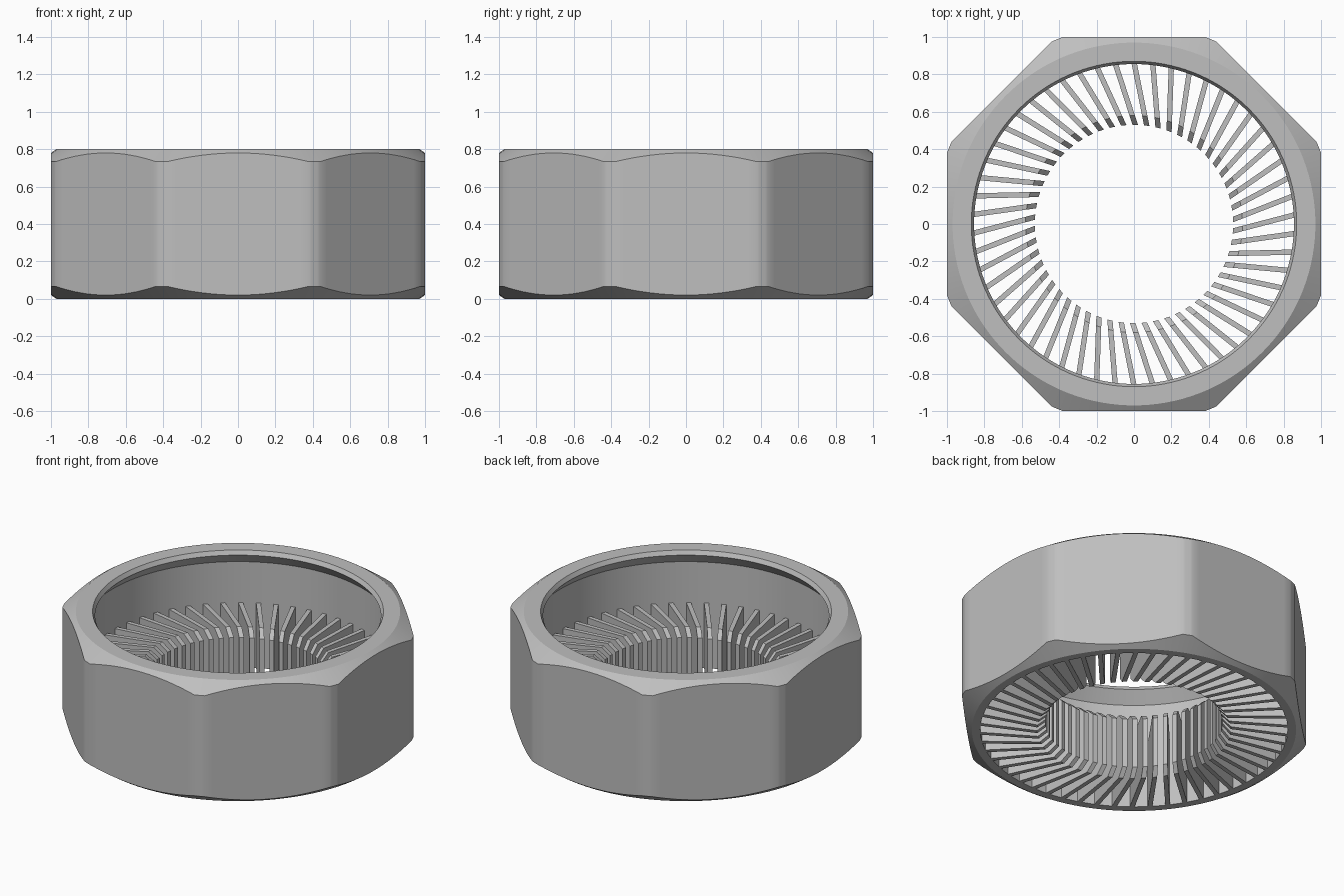
import bpy
import bmesh
import math

old = bpy.data.objects.get("Cube")
if old:
    bpy.data.objects.remove(old, do_unlink=True)

HEIGHT = 0.8
WALL = 0.92          # inner wall radius
CORNER = 1.07        # turned-down radius of the octagon corners
FACE = 0.97          # radius where the end faces meet the chamfer
SLOPE = 0.67

steel = bpy.data.materials.new("grey_steel")
steel.use_nodes = True
grey = (0.52, 0.52, 0.52, 1)
steel.diffuse_color = grey
steel.node_tree.nodes["Principled BSDF"].inputs["Base Color"].default_value = grey


def finish(name, bm):
    bmesh.ops.recalc_face_normals(bm, faces=bm.faces[:])
    mesh = bpy.data.meshes.new(name)
    bm.to_mesh(mesh)
    bm.free()
    mesh.materials.append(steel)
    obj = bpy.data.objects.new(name, mesh)
    bpy.context.collection.objects.link(obj)
    bpy.ops.object.select_all(action="DESELECT")
    obj.select_set(True)
    bpy.context.view_layer.objects.active = obj
    bpy.ops.object.shade_smooth_by_angle(angle=math.radians(30))
    return obj


def nut_section(radius):
    """Cross-section of the nut wall, with chamfers and an undercut lip."""
    drop = SLOPE * (radius - FACE)
    return [(WALL, 0), (FACE, 0), (radius, drop), (radius, HEIGHT - drop),
            (FACE, HEIGHT), (0.87, HEIGHT), (0.855, 0.773), (WALL, 0.70)]


# Octagonal nut body: sweep the section, radius following the flats
bm = bmesh.new()
half_flat = math.acos(1 / CORNER)
eighth = math.pi / 4
rings = []
for side in range(8):
    offsets = [half_flat * (i / 8 - 1) for i in range(16)]
    offsets += [half_flat + (eighth - 2 * half_flat) * i / 4 for i in range(4)]
    for off in offsets:
        angle = side * eighth + off
        radius = min(CORNER, 1 / math.cos(off))
        rings.append([bm.verts.new((r * math.cos(angle), r * math.sin(angle), z))
                      for r, z in nut_section(radius)])
for i, ring in enumerate(rings):
    after = rings[(i + 1) % len(rings)]
    for j in range(len(ring)):
        k = (j + 1) % len(ring)
        bm.faces.new((ring[j], after[j], after[k], ring[k]))
finish("nut_body", bm)

# Inner vanes: thin plates set slightly off the radial direction
VANES = 54
SKEW = 0.17
THICK = 0.028
TOP = 0.43
CUT = 0.05
vane_profile = [(WALL + 0.005, 0), (0.58, 0), (0.53, CUT),
                (0.53, TOP - CUT), (0.58, TOP), (WALL + 0.005, TOP)]
bm = bmesh.new()
for n in range(VANES):
    turn = n * math.tau / VANES - math.radians(2)
    c, s = math.cos(turn), math.sin(turn)
    sides = []
    for x in (SKEW - THICK / 2, SKEW + THICK / 2):
        loop = []
        for r, z in vane_profile:
            y = math.sqrt(r * r - x * x)
            loop.append(bm.verts.new((x * c - y * s, x * s + y * c, z)))
        sides.append(loop)
    a, b = sides
    bm.faces.new(a)
    bm.faces.new(b[::-1])
    for j in range(len(a)):
        k = (j + 1) % len(a)
        bm.faces.new((a[k], a[j], b[j], b[k]))
finish("inner_vanes", bm)
